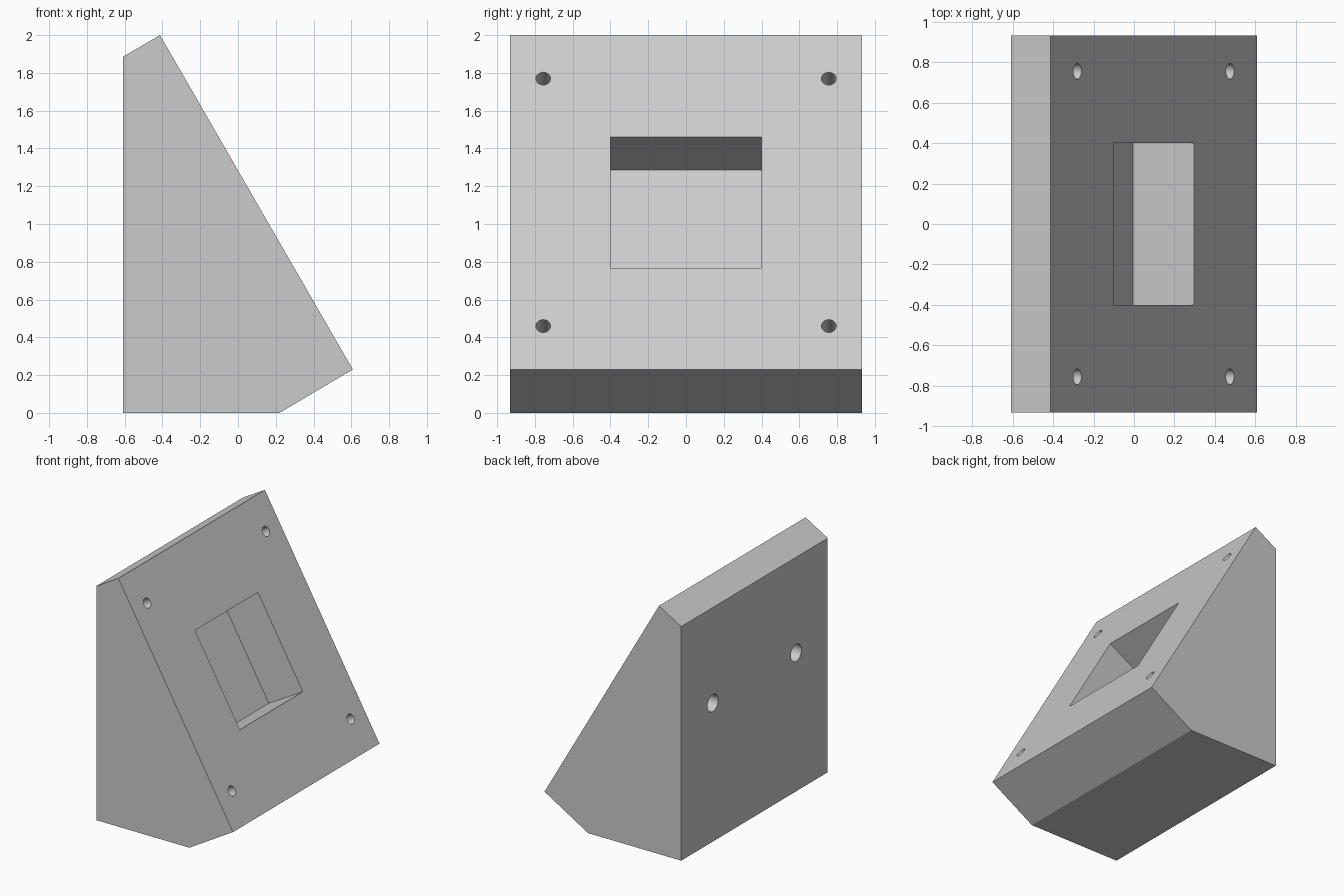
import bpy
import bmesh
from math import radians
from mathutils import Matrix

default_cube = bpy.data.objects.get("Cube")
if default_cube:
    bpy.data.objects.remove(default_cube, do_unlink=True)

grey = bpy.data.materials.new("light_grey")
grey.use_nodes = True
colour = (0.6, 0.6, 0.6, 1)
grey.diffuse_color = colour
grey.node_tree.nodes["Principled BSDF"].inputs["Base Color"].default_value = colour


def add_object(name, bm):
    bmesh.ops.recalc_face_normals(bm, faces=bm.faces)
    mesh = bpy.data.meshes.new(name)
    bm.to_mesh(mesh)
    bm.free()
    mesh.materials.append(grey)
    obj = bpy.data.objects.new(name, mesh)
    bpy.context.collection.objects.link(obj)
    return obj


# Wedge body: side profile extruded across the width
half_width = 0.932
profile = [(-0.61, 0), (0.22, 0), (0.608, 0.23), (-0.413, 2), (-0.61, 1.885)]
bm = bmesh.new()
side = bm.faces.new([bm.verts.new((x, -half_width, z)) for x, z in profile])
ext = bmesh.ops.extrude_face_region(bm, geom=[side])
bmesh.ops.translate(bm, vec=(0, 2 * half_width, 0),
                    verts=[v for v in ext["geom"] if isinstance(v, bmesh.types.BMVert)])
body = add_object("wedge_body", bm)
bpy.context.view_layer.objects.active = body
body.select_set(True)

# Local frames: z points out of the face, origin at the face centre
slope = Matrix.Translation((0.098, 0, 1.115)) @ Matrix.Rotation(radians(60), 4, 'Y')
back = Matrix.Translation((-0.61, 0, 1.115)) @ Matrix.Rotation(radians(-90), 4, 'Y')
CLEAR = 0.05


def cut(name, frame, x, y, depth, radius=None, size=None):
    """Sink a round hole or a square pocket into a face."""
    bm = bmesh.new()
    height = depth + CLEAR
    place = frame @ Matrix.Translation((x, y, (CLEAR - depth) / 2))
    if radius:
        bmesh.ops.create_cone(bm, cap_ends=True, segments=32, radius1=radius,
                              radius2=radius, depth=height, matrix=place)
    else:
        bmesh.ops.create_cube(bm, size=1,
                              matrix=place @ Matrix.Diagonal((size, size, height, 1)))
    cutter = add_object(name, bm)
    cutter.hide_render = True
    mod = body.modifiers.new(name, 'BOOLEAN')
    mod.operation = 'DIFFERENCE'
    mod.solver = 'EXACT'
    mod.object = cutter
    bpy.ops.object.modifier_apply(modifier=name)
    bpy.data.objects.remove(cutter, do_unlink=True)


# Square pocket in the sloped face
cut("pocket_cutter", slope, 0, 0, 0.35, size=0.8)

# Screw holes at the slope corners, hanging holes in the back
for sy in (-1, 1):
    for sx in (-1, 1):
        cut("screw_hole_cutter", slope, sx * 0.756, sy * 0.756, 0.27, radius=0.039)
    cut("hanging_hole_cutter", back, 0, sy * 0.53, 0.3, radius=0.068)

bpy.ops.object.shade_smooth_by_angle(angle=radians(20))
